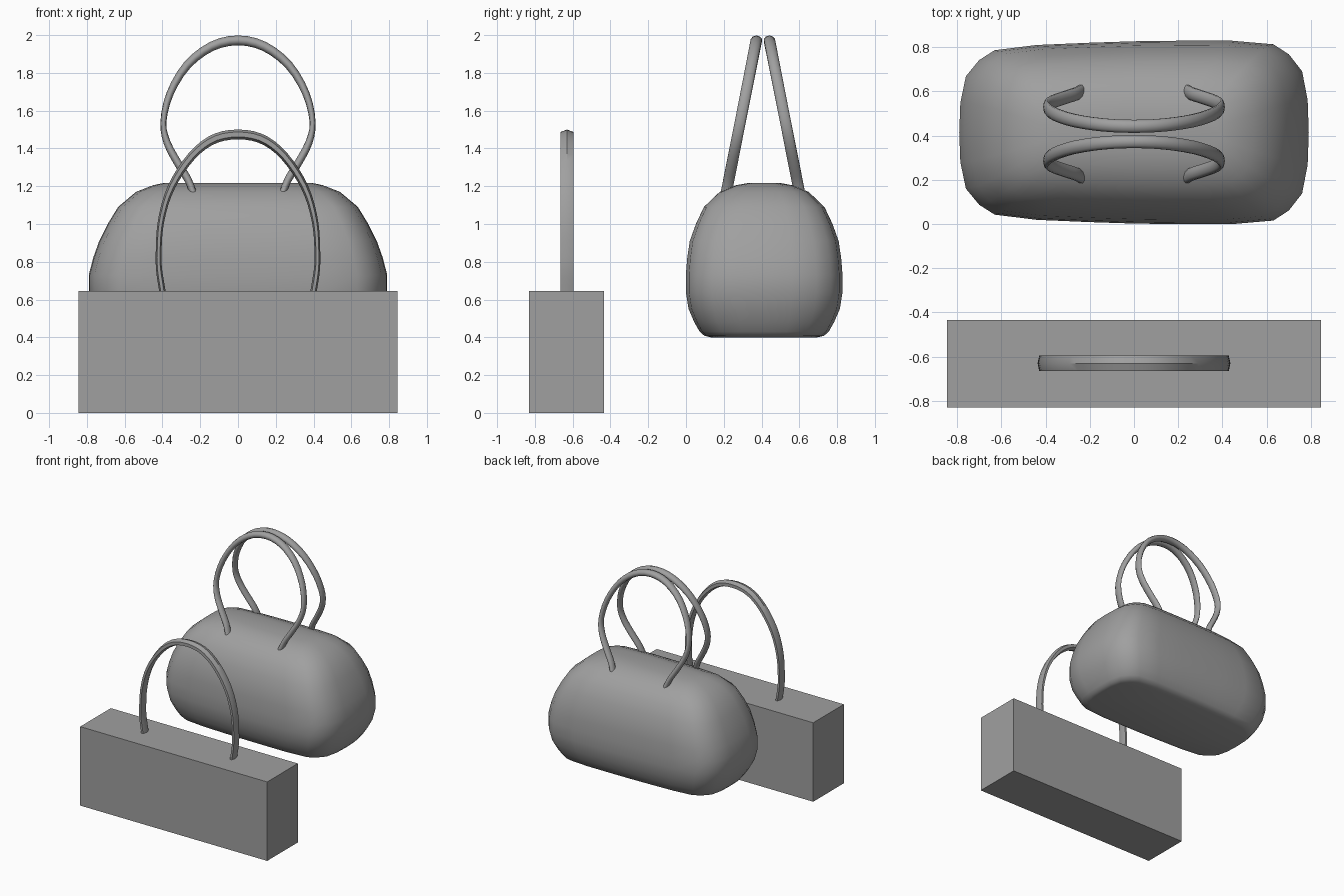
import bpy, bmesh, math
from mathutils import Vector

if "Cube" in bpy.data.objects:
    bpy.data.objects.remove(bpy.data.objects["Cube"], do_unlink=True)

grey = bpy.data.materials.new("plain grey")
colour = (0.35, 0.35, 0.35, 1)
grey.diffuse_color = colour
grey.use_nodes = True
grey.node_tree.nodes["Principled BSDF"].inputs["Base Color"].default_value = colour


def finish(name, bm, smooth_angle=None):
    """Turn a bmesh into a named, shaded object."""
    bmesh.ops.recalc_face_normals(bm, faces=bm.faces)
    mesh = bpy.data.meshes.new(name)
    bm.to_mesh(mesh)
    bm.free()
    mesh.materials.append(grey)
    obj = bpy.data.objects.new(name, mesh)
    bpy.context.collection.objects.link(obj)
    if smooth_angle:
        bpy.ops.object.select_all(action='DESELECT')
        obj.select_set(True)
        bpy.context.view_layer.objects.active = obj
        bpy.ops.object.shade_smooth_by_angle(angle=math.radians(smooth_angle))
    return obj


def loft(bm, rings):
    """Skin closed rings of points and cap both ends."""
    rows = [[bm.verts.new(p) for p in ring] for ring in rings]
    for a, b in zip(rows, rows[1:]):
        for i in range(len(a)):
            j = (i + 1) % len(a)
            bm.faces.new((a[i], a[j], b[j], b[i]))
    bm.faces.new(rows[0])
    bm.faces.new(rows[-1])


def mirrored(half):
    """Complete an arch from its right half, foot to crown."""
    return half + [(-x, z) for x, z in reversed(half[:-1])]


def smooth_path(pts, steps=3):
    """Catmull-Rom curve through the points."""
    p = [Vector(q) for q in pts]
    p = [2 * p[0] - p[1]] + p + [2 * p[-1] - p[-2]]
    out = []
    for a, b, c, d in zip(p, p[1:], p[2:], p[3:]):
        for k in range(steps):
            t = k / steps
            out.append(0.5 * (2 * b + (c - a) * t + (2 * a - 5 * b + 4 * c - d) * t * t
                              + (3 * b - a - 3 * c + d) * t ** 3))
    return out + [p[-2]]


def strap(name, half, y_of_z, sides, width, smooth_angle):
    """Sweep a flat strap, thicker at its crown, along an arch."""
    path = smooth_path(mirrored(half))
    rings = []
    for i, p in enumerate(path):
        tangent = (path[min(i + 1, len(path) - 1)] - path[max(i - 1, 0)]).normalized()
        normal = Vector((tangent.y, -tangent.x))
        thick = 0.015 + 0.011 * abs(normal.y)
        ring = []
        for k in range(sides):
            a = 2 * math.pi * k / sides
            q = p + normal * math.cos(a) * thick
            ring.append((q.x, y_of_z(p.y) + math.sin(a) * width, q.y))
        rings.append(ring)
    bm = bmesh.new()
    loft(bm, rings)
    return finish(name, bm, smooth_angle)


# Rectangular bag
bm = bmesh.new()
bmesh.ops.create_cube(bm, size=1)
bmesh.ops.scale(bm, vec=(1.69, 0.395, 0.645), verts=bm.verts)
bmesh.ops.translate(bm, vec=(0, -0.6325, 0.3225), verts=bm.verts)
finish("box_bag_body", bm)

# Its single arched handle
box_arch = [(0.398, 0.63), (0.418, 0.76), (0.42, 0.86), (0.41, 1.0), (0.372, 1.15),
            (0.305, 1.28), (0.215, 1.39), (0.115, 1.455), (0, 1.474)]
strap("box_bag_handle", box_arch, lambda z: -0.63, 6, 0.04, 35)

# Rounded bag: one plan outline scaled up the height
quarter = [(0.79, 0), (0.785, 0.14), (0.76, 0.265), (0.70, 0.34), (0.63, 0.385),
           (0.44, 0.405), (0.2, 0.41), (0, 0.412)]
right_half = [(x, -y) for x, y in reversed(quarter[1:])] + quarter
outline = right_half + [(-x, y) for x, y in reversed(right_half[1:-1])]
# height, half length, half depth
levels = [(0.40, 0.66, 0.28), (0.408, 0.685, 0.315), (0.43, 0.705, 0.34),
          (0.48, 0.735, 0.368), (0.55, 0.768, 0.398), (0.64, 0.79, 0.412),
          (0.73, 0.79, 0.412), (0.82, 0.767, 0.405), (0.91, 0.735, 0.392),
          (1.0, 0.69, 0.36), (1.09, 0.635, 0.318), (1.17, 0.54, 0.235),
          (1.205, 0.45, 0.15), (1.218, 0.39, 0.08)]
rings = []
for z, length, depth in levels:
    ring = []
    for x, y in outline:
        px = x / 0.79 * length
        taper = 1 + 0.055 * px      # one end slightly deeper
        ring.append((px, 0.414 + y / 0.412 * depth * taper, z))
    rings.append(ring)
bm = bmesh.new()
loft(bm, rings)
finish("round_bag_body", bm, 60)

# Its pair of handles, leaning together at the crown
round_arch = [(0.235, 1.16), (0.265, 1.235), (0.32, 1.325), (0.375, 1.43), (0.395, 1.54),
              (0.36, 1.69), (0.27, 1.84), (0.14, 1.94), (0, 1.972)]
for name, side in (("front", -1), ("back", 1)):
    strap("round_bag_" + name + "_handle", round_arch,
          lambda z, s=side: 0.407 + s * (0.195 - 0.16 * (z - 1.16) / 0.81), 10, 0.031, 60)
